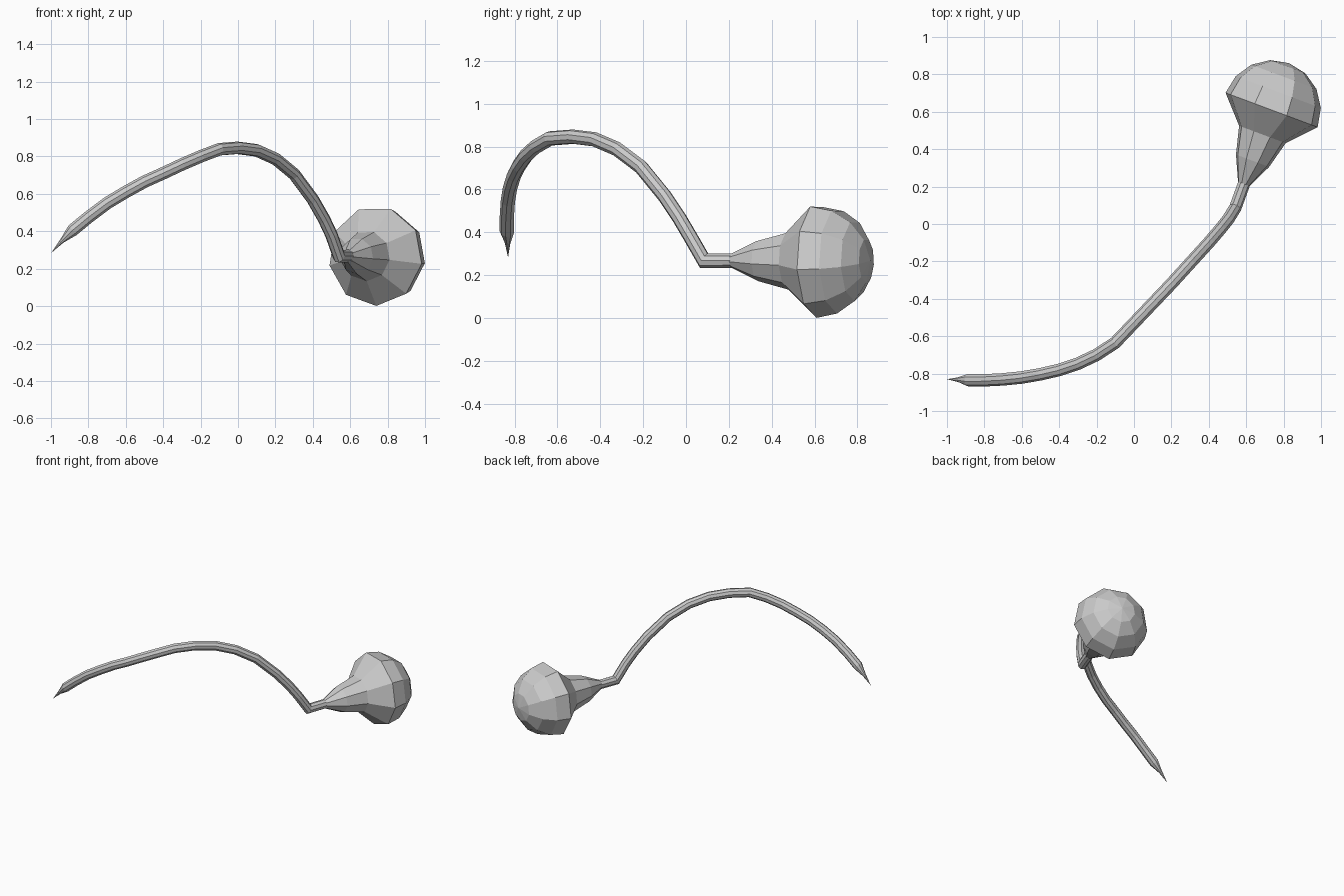
import bpy, math
from mathutils import Vector

if "Cube" in bpy.data.objects:
    bpy.data.objects.remove(bpy.data.objects["Cube"])

SIDES = 9


def ring(centre, axis, radius, phase=0.0):
    """Regular polygon of SIDES points perpendicular to axis."""
    side = Vector((axis.y, -axis.x, 0)).normalized()
    up = side.cross(axis).normalized()
    angles = [phase + 2 * math.pi * i / SIDES for i in range(SIDES)]
    return [centre + radius * (math.cos(a) * side + math.sin(a) * up) for a in angles]


def loft(name, rings, start, end):
    """Skin a list of rings, closing each end with a fan to a point."""
    verts = [v for r in rings for v in r] + [start, end]
    n, faces = len(rings), []
    for i in range(SIDES):
        j = (i + 1) % SIDES
        for k in range(n - 1):
            a, b = k * SIDES, (k + 1) * SIDES
            faces.append((a + i, a + j, b + j, b + i))
        last = (n - 1) * SIDES
        faces.append((i, n * SIDES, j))
        faces.append((last + i, last + j, n * SIDES + 1))
    mesh = bpy.data.meshes.new(name)
    mesh.from_pydata(verts, [], faces)
    mesh.update()
    obj = bpy.data.objects.new(name, mesh)
    bpy.context.collection.objects.link(obj)
    return obj


# Flower axis, measured from the centre of its widest rim
axis = Vector((0.35, 0.937, 0)).normalized()
rim = Vector((0.735, 0.61, 0.268))
PHASE = math.radians(-89)

# Arching stem: constant-width sweep with mitred joints, ending in the neck
path = [Vector(p) for p in (
    (-0.885, -0.835, 0.405), (-0.80, -0.835, 0.475), (-0.70, -0.83, 0.55),
    (-0.60, -0.82, 0.61), (-0.50, -0.803, 0.665), (-0.40, -0.78, 0.71),
    (-0.30, -0.747, 0.757), (-0.20, -0.70, 0.80), (-0.10, -0.635, 0.838),
    (0.0, -0.53, 0.846), (0.10, -0.425, 0.833), (0.20, -0.32, 0.788),
    (0.30, -0.21, 0.705), (0.40, -0.10, 0.57), (0.46, -0.03, 0.465),
    (0.50, 0.02, 0.38), (0.54, 0.085, 0.267))]
path.append(rim - 0.42 * axis)
first = (path[1] - path[0]).normalized()
rings = [ring(path[0], first, 0.034)]
for k in range(1, len(path)):
    d = (path[k] - path[k - 1]).normalized()
    nxt = (path[k + 1] - path[k]).normalized() if k + 1 < len(path) else d
    normal = (d + nxt).normalized()
    rings.append([v + d * ((path[k] - v).dot(normal) / d.dot(normal)) for v in rings[-1]])

# Pinched point at the free end
tip = Vector((-1.0, -0.83, 0.283))
rings.insert(0, ring(Vector((-0.94, -0.832, 0.35)), first, 0.013))
loft("stem", rings, tip, path[-1])

# Bell flaring from the neck, closed by a faceted dome
R = 0.267
profile = [(-0.424, 0.033), (-0.29, 0.096), (-0.14, 0.135)]
profile += [(R * math.sin(a), R * math.cos(a))
            for a in (math.radians(22.5 * i) for i in range(4))]
loft("flower_head", [ring(rim + s * axis, axis, r, PHASE) for s, r in profile],
     rim - 0.424 * axis, rim + R * axis)
